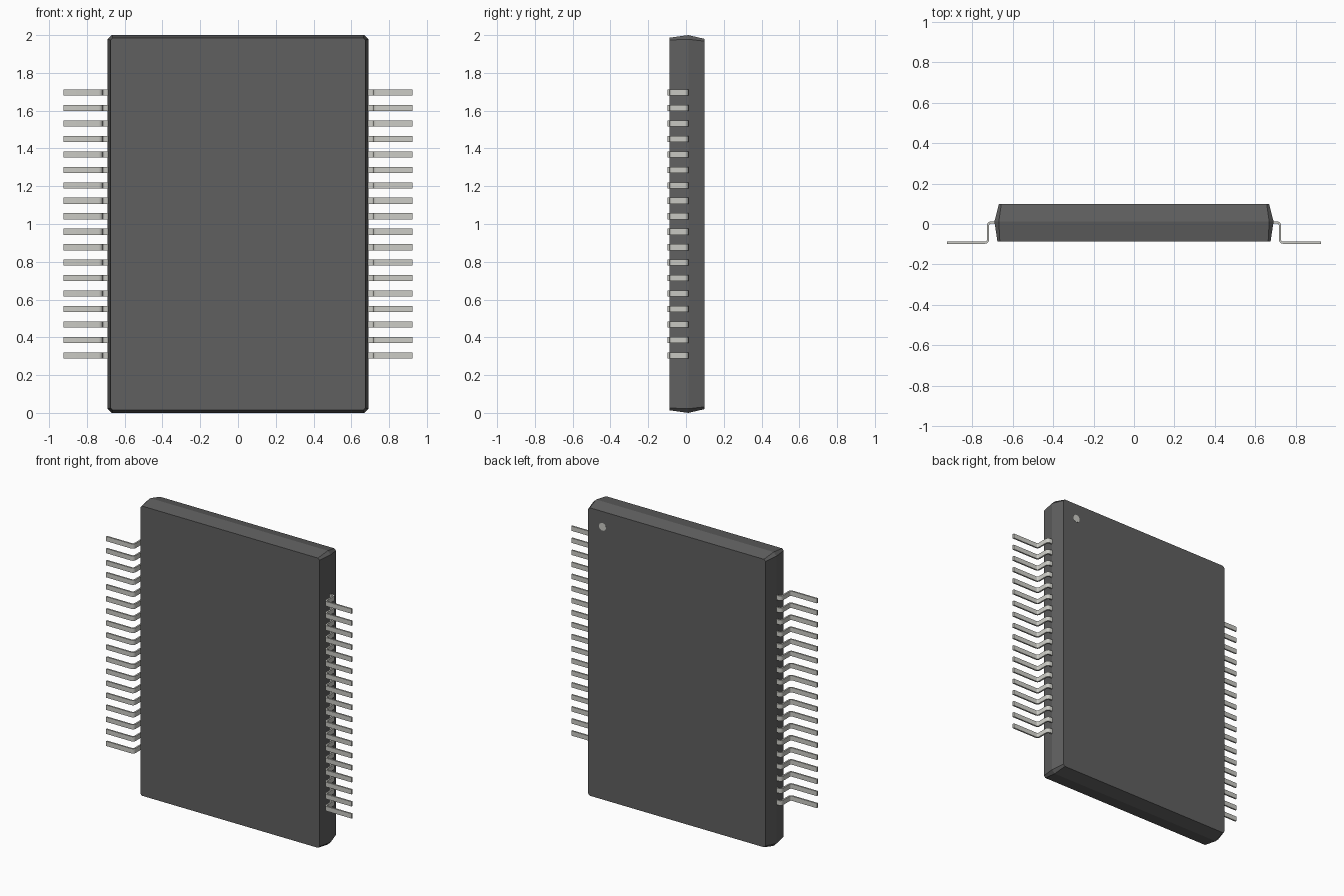
import bpy, bmesh, math

if "Cube" in bpy.data.objects:
    bpy.data.objects.remove(bpy.data.objects["Cube"])

def material(name, rgb):
    m = bpy.data.materials.new(name)
    m.diffuse_color = (*rgb, 1)
    m.use_nodes = True
    m.node_tree.nodes["Principled BSDF"].inputs["Base Color"].default_value = m.diffuse_color
    return m

DARK = material("dark_resin", (0.115, 0.115, 0.115))
METAL = material("pale_metal", (0.6, 0.6, 0.56))

def add_object(name, bm, mat):
    bmesh.ops.recalc_face_normals(bm, faces=bm.faces)
    me = bpy.data.meshes.new(name)
    bm.to_mesh(me)
    bm.free()
    me.materials.append(mat)
    ob = bpy.data.objects.new(name, me)
    bpy.context.collection.objects.link(ob)
    return ob

def loft(bm, rings):
    loops = [[bm.verts.new(p) for p in r] for r in rings]
    n = len(loops[0])
    for a, b in zip(loops, loops[1:]):
        for i in range(n):
            j = (i + 1) % n
            bm.faces.new((a[i], a[j], b[j], b[i]))
    bm.faces.new(loops[0])
    bm.faces.new(loops[-1])

# Package body: chamfered rectangle, widest at the mould parting line
def chamfered_ring(y, hx, hz, c):
    quarter = [(hx, hz - c), (hx - c, hz)]
    pts = (quarter + [(-x, z) for x, z in reversed(quarter)])
    pts += [(-x, -z) for x, z in pts]
    return [(x, y, z + 1) for x, z in pts]

bm = bmesh.new()
loft(bm, [chamfered_ring(-0.087, 0.675, 0.986, 0.012),
          chamfered_ring(0.012, 0.69, 1.0, 0.022),
          chamfered_ring(0.098, 0.668, 0.98, 0.012)])
add_object("package_body", bm, DARK)

# Gull-wing lead profile in x/y: shoulder, two rounded bends, flat foot
T, R, KNEE, TOP, FOOT, TIP = 0.011, 0.016, 0.7215, 0.008, -0.0925, 0.925

def lead_profile(offset, steps=4):
    pts = [(0.66, TOP + offset)]
    for i in range(steps + 1):
        a = math.pi / 2 * (1 - i / steps)
        r = R + offset
        pts.append((KNEE - R + r * math.cos(a), TOP - R + r * math.sin(a)))
    for i in range(steps + 1):
        a = math.pi + math.pi / 2 * i / steps
        r = R - offset
        pts.append((KNEE + R + r * math.cos(a), FOOT + R + r * math.sin(a)))
    return pts + [(TIP, FOOT + offset)]

upper, lower = lead_profile(T / 2), lead_profile(-T / 2)
COUNT, PITCH, WIDTH = 18, 0.082, 0.032

for side, label in ((1, "right"), (-1, "left")):
    bm = bmesh.new()
    for k in range(COUNT):
        z = 1 + (k - (COUNT - 1) / 2) * PITCH
        z0, z1 = z - WIDTH / 2, z + WIDTH / 2
        loft(bm, [[(side * u[0], u[1], z0), (side * u[0], u[1], z1),
                   (side * l[0], l[1], z1), (side * l[0], l[1], z0)]
                  for u, l in zip(upper, lower)])
    ob = add_object(label + "_leads", bm, METAL)
    bpy.context.view_layer.objects.active = ob
    bpy.ops.object.select_all(action='DESELECT')
    ob.select_set(True)
    bpy.ops.object.shade_smooth_by_angle(angle=math.radians(35))

# Round orientation mark on the back face
bm = bmesh.new()
loft(bm, [[(0.56 + 0.026 * math.cos(a), y, 1.876 + 0.026 * math.sin(a))
           for a in (2 * math.pi * i / 24 for i in range(24))]
          for y in (0.09, 0.099)])
add_object("orientation_mark", bm, METAL)
